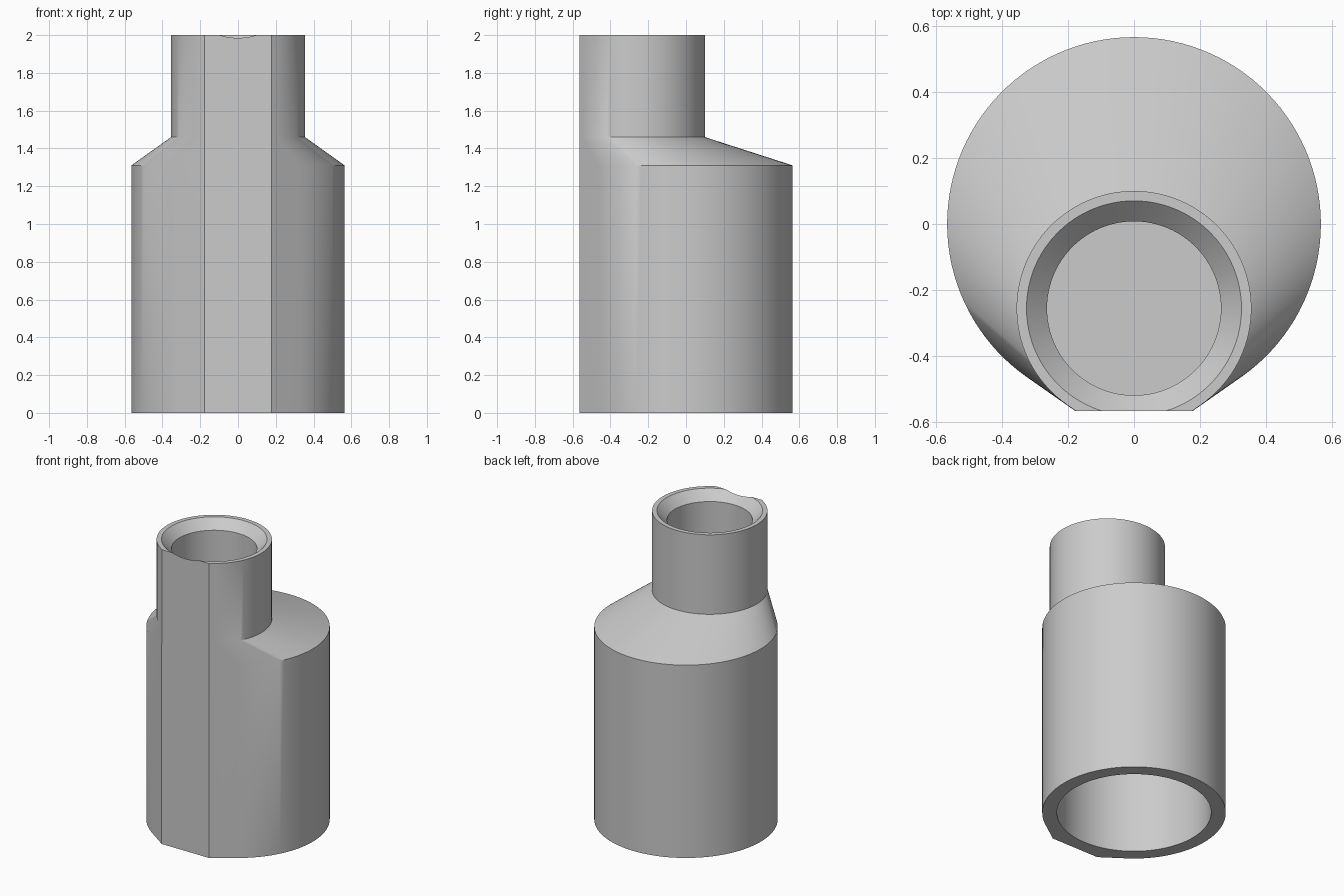
import bpy, bmesh, math

cube = bpy.data.objects.get("Cube")
if cube:
    bpy.data.objects.remove(cube, do_unlink=True)

BODY_R, NECK_R = 0.565, 0.355
NECK_Y = -0.255
FRONT = -BODY_R
SLANT = math.radians(35)      # slope of the flats beside the front face
STEPS = 96

grey = bpy.data.materials.new("light grey")
grey.use_nodes = True
grey.diffuse_color = (0.6, 0.6, 0.6, 1)
grey.node_tree.nodes["Principled BSDF"].inputs["Base Color"].default_value = (0.6, 0.6, 0.6, 1)


def outline(radius, cy):
    """Circle whose front runs out along two slanted flats to the front plane."""
    pts = []
    for i in range(STEPS + 1):
        a = SLANT + (2 * math.pi - 2 * SLANT) * i / STEPS
        pts.append((radius * math.sin(a), cy - radius * math.cos(a)))
    half = (radius + (FRONT - cy) * math.cos(SLANT)) / math.sin(SLANT)
    return pts + [(-half, FRONT), (half, FRONT)]


def circle(radius, cy):
    return [(radius * math.sin(2 * math.pi * i / STEPS),
             cy - radius * math.cos(2 * math.pi * i / STEPS)) for i in range(STEPS)]


def loft(name, sections):
    """Closed solid through (outline, height) sections."""
    bm = bmesh.new()
    rings = [[bm.verts.new((x, y, z)) for x, y in pts] for pts, z in sections]
    for low, high in zip(rings, rings[1:]):
        for i in range(len(low)):
            j = (i + 1) % len(low)
            bm.faces.new((low[i], low[j], high[j], high[i]))
    bm.faces.new(rings[0][::-1])
    bm.faces.new(rings[-1])
    bmesh.ops.recalc_face_normals(bm, faces=bm.faces)
    mesh = bpy.data.meshes.new(name)
    bm.to_mesh(mesh)
    bm.free()
    mesh.materials.append(grey)
    obj = bpy.data.objects.new(name, mesh)
    bpy.context.collection.objects.link(obj)
    return obj


# Body, offset shoulder and neck in one shell
adapter = loft("adapter_body", [
    (outline(BODY_R, 0), 0), (outline(BODY_R, 0), 1.31),
    (outline(NECK_R, NECK_Y), 1.46), (outline(NECK_R, NECK_Y), 2)])

# Wide socket underneath, and chamfered bore in the neck
socket = loft("socket_cutter", [(circle(0.475, 0), -0.1), (circle(0.475, 0), 1.2)])
bore = loft("bore_cutter", [
    (circle(0.263, NECK_Y), 1.46), (circle(0.263, NECK_Y), 1.938),
    (circle(0.325, NECK_Y), 2), (circle(0.345, NECK_Y), 2.02)])

bpy.ops.object.select_all(action='DESELECT')
bpy.context.view_layer.objects.active = adapter
adapter.select_set(True)
for cutter in (socket, bore):
    cutter.hide_render = True
    mod = adapter.modifiers.new(cutter.name, 'BOOLEAN')
    mod.operation = 'DIFFERENCE'
    mod.solver = 'EXACT'
    mod.object = cutter
    bpy.ops.object.modifier_apply(modifier=mod.name)
    bpy.data.objects.remove(cutter, do_unlink=True)

bpy.ops.object.shade_smooth_by_angle(angle=math.radians(30))
